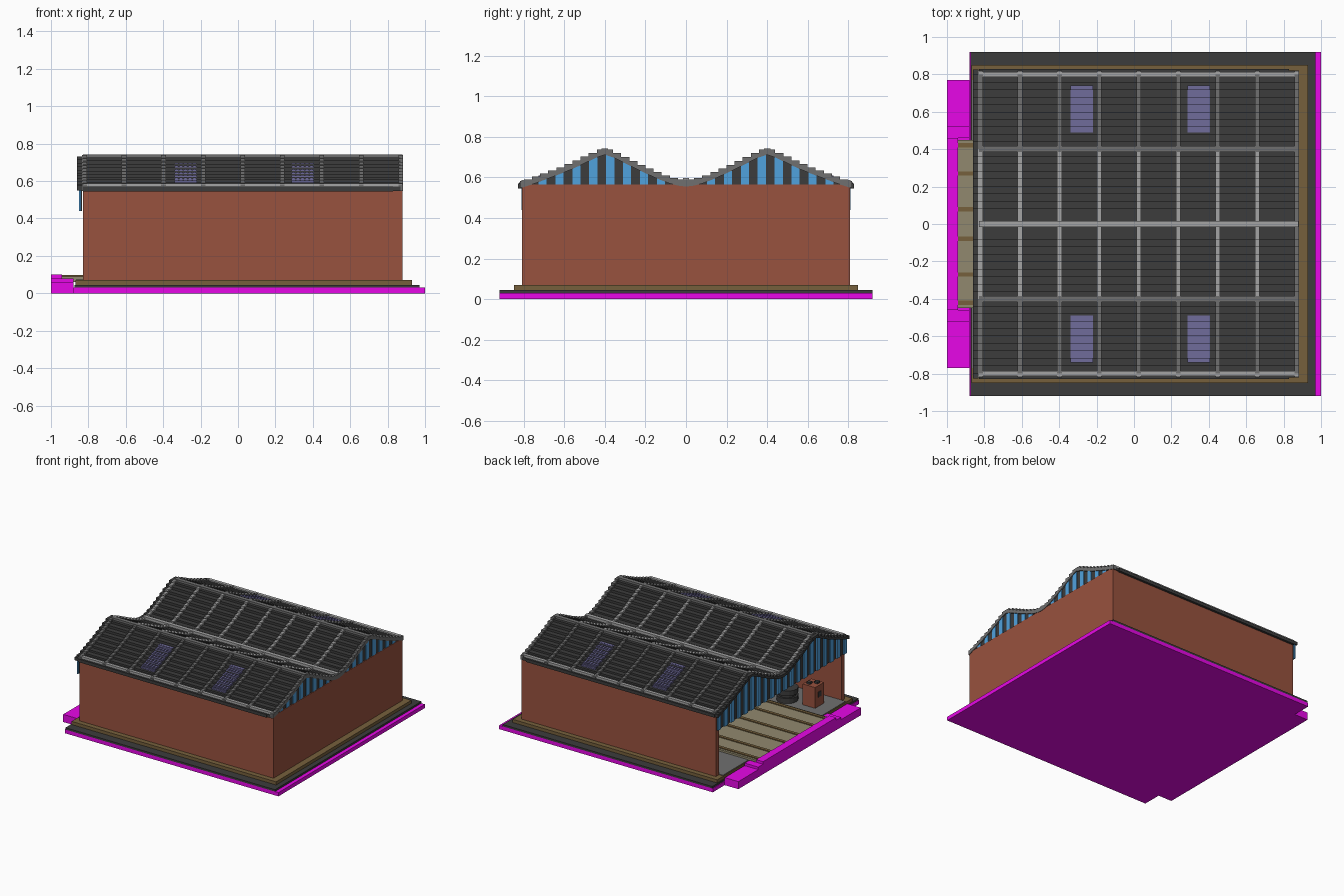
import bpy, bmesh, math

if "Cube" in bpy.data.objects:
    bpy.data.objects.remove(bpy.data.objects["Cube"], do_unlink=True)


def material(name, r, g, b):
    def lin(c):
        c /= 255
        return c / 12.92 if c <= 0.04045 else ((c + 0.055) / 1.055) ** 2.4
    m = bpy.data.materials.new(name)
    col = (lin(r), lin(g), lin(b), 1)
    m.diffuse_color = col
    m.use_nodes = True
    bsdf = m.node_tree.nodes["Principled BSDF"]
    bsdf.inputs["Base Color"].default_value = col
    bsdf.inputs["Roughness"].default_value = 0.9
    return m


MAGENTA = material("magenta", 245, 8, 245)
BRICK = material("brick", 152, 82, 62)
DARK = material("charcoal", 60, 60, 60)
EARTH = material("earth_brown", 118, 96, 60)
TAN = material("tan", 145, 137, 110)
LIGHT = material("light_grey", 165, 165, 165)
GREY = material("mid_grey", 112, 112, 112)
BLUE = material("blue", 80, 162, 222)
LAVENDER = material("lavender", 112, 108, 155)


def finish(name, bm, mat):
    bmesh.ops.recalc_face_normals(bm, faces=bm.faces)
    me = bpy.data.meshes.new(name)
    bm.to_mesh(me)
    bm.free()
    me.materials.append(mat)
    ob = bpy.data.objects.new(name, me)
    bpy.context.collection.objects.link(ob)
    return ob


def add_box(bm, x0, x1, y0, y1, z0, z1):
    vs = bmesh.ops.create_cube(bm, size=1)["verts"]
    for v in vs:
        v.co.x = x1 if v.co.x > 0 else x0
        v.co.y = y1 if v.co.y > 0 else y0
        v.co.z = z1 if v.co.z > 0 else z0


def boxes(name, mat, *specs):
    bm = bmesh.new()
    for s in specs:
        add_box(bm, *s)
    return finish(name, bm, mat)


def add_prism(bm, pts, x0, x1):
    """Extrude a closed (y, z) outline along x."""
    face = bm.faces.new([bm.verts.new((x0, y, z)) for y, z in pts])
    ext = bmesh.ops.extrude_face_region(bm, geom=[face])["geom"]
    for v in ext:
        if isinstance(v, bmesh.types.BMVert):
            v.co.x = x1


# Roof height as a function of distance from the central valley
CURVE = [(0, .575), (.04, .58), (.08, .59), (.16, .622), (.24, .66), (.32, .70),
         (.37, .724), (.4, .732), (.43, .724), (.48, .70), (.56, .662),
         (.64, .63), (.72, .60), (.78, .578), (.84, .562)]


def roof_z(y):
    y = abs(y)
    for (a, za), (b, zb) in zip(CURVE, CURVE[1:]):
        if y <= b:
            return za + (zb - za) * (y - a) / (b - a)
    return CURVE[-1][1]


COURSE = 0.04


def stepped(bm, x0, x1, y0, y1, lift=0.0, depth=0.02):
    """Stepped strip of roof courses between y0 and y1."""
    cuts = [y0] + [i * COURSE for i in range(-30, 31) if y0 + .002 < i * COURSE < y1 - .002] + [y1]
    top, under = [], []
    for a, b in zip(cuts, cuts[1:]):
        z = roof_z((a + b) / 2) + lift
        top += [(a, z), (b, z)]
    for y in reversed(cuts):
        under.append((y, roof_z(y) - depth))
    add_prism(bm, top + under, x0, x1)


# Ground slabs and plinth
boxes("base_slab", MAGENTA, (-.88, 1, -.92, .92, 0, .03))
boxes("pavement", DARK, (-.875, .97, -.92, .92, .03, .045))
boxes("plinth", EARTH, (-.87, .93, -.85, .85, .045, .07))
boxes("interior_floor", GREY, (-.865, .84, -.77, .77, .07, .075))
boxes("loading_deck", TAN, (-.94, .84, -.45, .45, .06, .09))

# Raised edge of the entrance, stepped towards both ends
boxes("entrance_kerb", MAGENTA,
      (-1, -.94, -.46, .46, 0, .1), (-.94, -.88, -.46, .46, 0, .06),
      *[(-1, -.88, min(s * a, s * b), max(s * a, s * b), 0, h)
        for s in (-1, 1) for a, b, h in ((.46, .52, .08), (.52, .77, .06))])

# Tracks let into the deck
boxes("deck_tracks", EARTH,
      *[(-.94, .83, y - .012, y + .012, .088, .097) for y in (-.42, -.27, -.08, .08, .27, .42)])

# Walls, open on the entrance side
boxes("side_walls", BRICK, *[(-.83, .88, s * .79 - .02, s * .79 + .02, .07, .565) for s in (-1, 1)])
boxes("end_wall", BRICK, (.84, .88, -.77, .77, .07, .565))

# Stepped roof covering
bm = bmesh.new()
stepped(bm, -.83, .87, -.82, .82, 0, .02)
finish("roof_covering", bm, DARK)
boxes("gutters", DARK, *[(-.83, .83, s * .818 - .01, s * .818 + .01, .545, .57) for s in (-1, 1)])

# Ribs running over the roof
RIBS = [-.82 + i * .2113 for i in range(9)]
inner, outer = bmesh.new(), bmesh.new()
for i, x in enumerate(RIBS):
    w = .013
    stepped(inner if i < 8 else outer, x - w, x + w, -.4, .4, .012)
    for a, b in ((-.82, -.4), (.4, .82)):
        stepped(outer, x - w, x + w, a, b, .012)
finish("inner_ribs", inner, LIGHT)
finish("outer_ribs", outer, GREY)

# Caps along valley, eaves and ridges
boxes("valley_and_eave_caps", LIGHT,
      (-.83, .88, -.015, .015, .57, .598),
      *[(-.83, .88, s * .8 - .013, s * .8 + .013, .562, .588) for s in (-1, 1)])
boxes("ridge_caps", GREY, *[(-.83, .88, s * .4 - .016, s * .4 + .016, .715, .743) for s in (-1, 1)])

# Skylights made of slats on the outer slopes
bm = bmesh.new()
for cx in (-.28, .345):
    for a, b in ((-.74, -.49), (.49, .74)):
        stepped(bm, cx - .06, cx + .06, a, b, .006)
        for k in range(5):
            x = cx - .048 + k * .024
            stepped(bm, x - .008, x + .008, a + .012, b - .012, .011)
finish("skylights", bm, LAVENDER)


# Striped sheeting under the roof at both ends
def sheeting(name, x_back, x_front, z0):
    ys = [i * .04 for i in range(-20, 21)]
    back = bmesh.new()
    outline = [(y, max(roof_z(y) - .012, z0 + .001)) for y in ys] + [(.8, z0), (-.8, z0)]
    add_prism(back, outline, min(x_back, x_back + .005), max(x_back, x_back + .005))
    finish(name + "_backing", back, DARK)
    strips = bmesh.new()
    for s in (-1, 1):
        for k in range(10):
            c = s * (.04 + k * .0835)
            a, b = c - .02, c + .02
            add_prism(strips, [(a, z0), (b, z0), (b, roof_z(b) - .015),
                               (c, roof_z(c) - .015), (a, roof_z(a) - .015)],
                      min(x_back, x_front), max(x_back, x_front))
    finish(name + "_strips", strips, BLUE)


sheeting("end_gable", .868, .8785, .565)
sheeting("entrance_curtain", -.84, -.85, .44)

# Dark fascia over the entrance
bm = bmesh.new()
stepped(bm, -.86, -.832, -.825, .825, .006, .016)
finish("entrance_fascia", bm, DARK)

# Furnishings inside
boxes("cabinet", BRICK, (-.755, -.645, -.655, -.545, .075, .24))
boxes("cabinet_fittings", DARK, (-.735, -.705, -.635, -.605, .24, .255),
      (-.695, -.665, -.595, -.565, .24, .255), (-.76, -.755, -.62, -.58, .15, .19))
bm = bmesh.new()
for r, z, h in ((.08, .095, .04), (.065, .125, .02), (.08, .155, .04)):
    vs = bmesh.ops.create_cone(bm, cap_ends=True, segments=16, radius1=r, radius2=r, depth=h)["verts"]
    bmesh.ops.translate(bm, verts=vs, vec=(-.5, -.56, z))
finish("floor_drum", bm, DARK)
